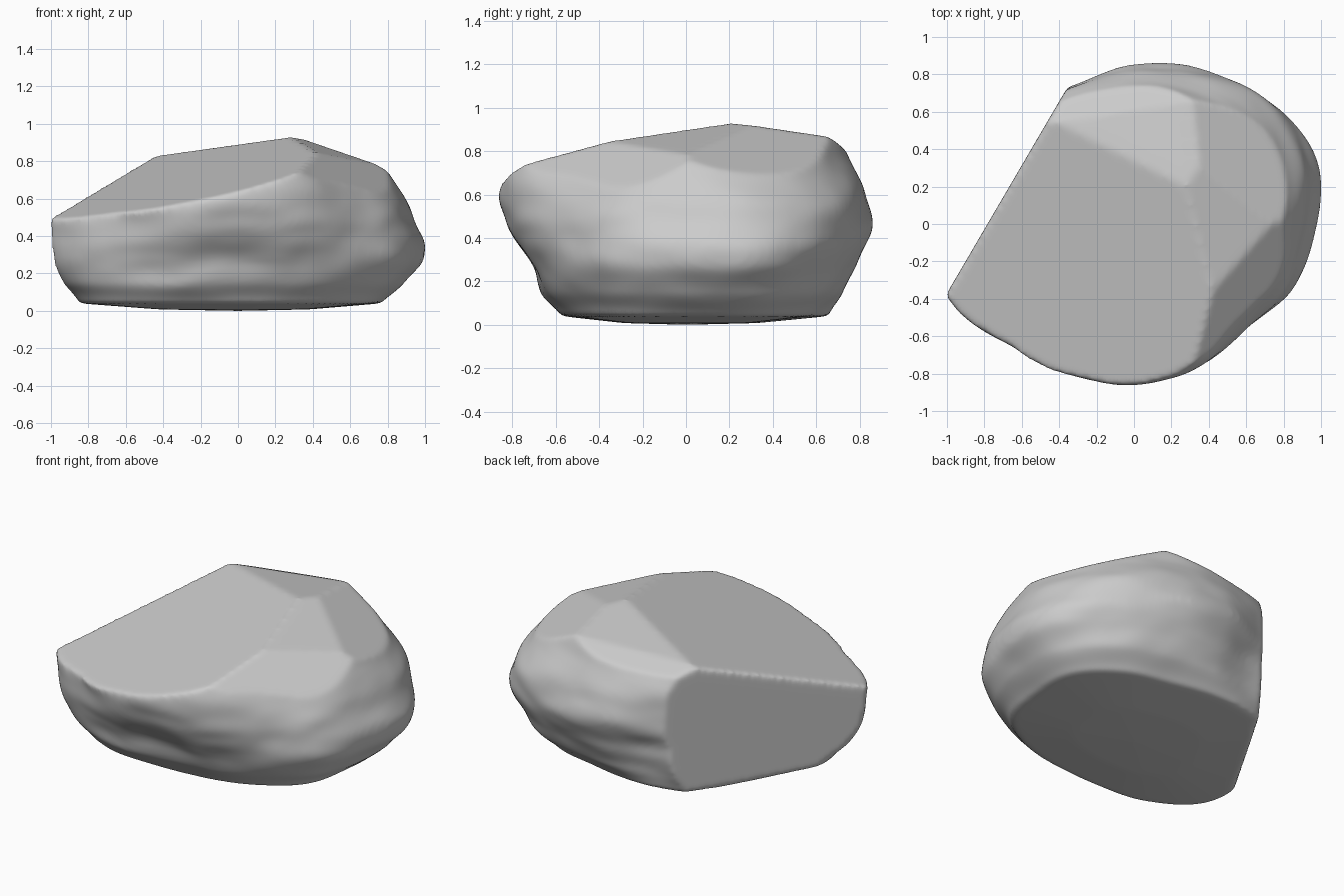
import bpy, bmesh, math
from mathutils import Vector, noise

if "Cube" in bpy.data.objects:
    bpy.data.objects.remove(bpy.data.objects["Cube"])

# Horizontal sections: height -> radius every 22.5 degrees, counter-clockwise from +x
SECTIONS = [
    (0.04, [.75, .80, .74, .65, .65, .70, .76, .76, .82, .88, .76, .62, .57, .585, .65, .74]),
    (0.14, [.87, .92, .84, .75, .72, .73, .83, .90, .94, .97, .84, .72, .65, .67, .73, .83]),
    (0.28, [.98, 1.02, .92, .83, .78, .76, .90, 1.0, 1.05, 1.04, .88, .77, .70, .74, .80, .91]),
    (0.48, [.93, .99, .97, .90, .85, .81, .90, 1.0, 1.08, 1.07, .925, .875, .84, .83, .82, .88]),
    (0.70, [.83, .86, .86, .81, .78, .78, .85, 1.0, 1.10, 1.10, .95, .87, .85, .83, .75, .79]),
    (1.00, [.58, .60, .65, .68, .68, .68, .80, 1.0, 1.10, 1.10, .95, .85, .77, .68, .58, .60]),
]
STEPS, ROWS = 128, 48


def cubic(a, b, c, d, t):
    return b + .5 * t * (c - a + t * (2*a - 5*b + 4*c - d + t * (3*(b - c) + d - a)))


def ring_radius(radii, turn):
    f = turn * 16
    i = int(f)
    return cubic(*[radii[(i + k) % 16] for k in (-1, 0, 1, 2)], f - i)


def wall_radius(turn, z):
    # interpolate between the sections with a smooth curve
    i = max(k for k in range(len(SECTIONS) - 1) if z >= SECTIONS[k][0] - 1e-6)
    z0, z1 = SECTIONS[i][0], SECTIONS[i + 1][0]
    last = len(SECTIONS) - 1
    r = [ring_radius(SECTIONS[min(max(i + k, 0), last)][1], turn) for k in (-1, 0, 1, 2)]
    return cubic(*r, (z - z0) / (z1 - z0))


bm = bmesh.new()

# Weathered wall with horizontal ledges
rings = []
for j in range(ROWS + 1):
    z = 0.04 + 0.96 * j / ROWS
    ring = []
    for i in range(STEPS):
        a = 2 * math.pi * i / STEPS
        r = wall_radius(i / STEPS, z)
        x, y = r * math.cos(a), r * math.sin(a)
        bump = (.022 * noise.noise(Vector((x * 2.6, y * 2.6, z * 7)))
                + .005 * noise.noise(Vector((x * 6, y * 6, z * 12 + 5))))
        r += bump * min(1, j / 5)
        ring.append(bm.verts.new((r * math.cos(a), r * math.sin(a), z)))
    rings.append(ring)
for lo, hi in zip(rings, rings[1:]):
    for i in range(STEPS):
        k = (i + 1) % STEPS
        bm.faces.new((lo[i], lo[k], hi[k], hi[i]))
bm.faces.new(rings[-1])

# Slightly bulging underside
foot = bm.verts.new((0, 0, 0))
mid = [bm.verts.new((v.co.x * .5, v.co.y * .5, .008)) for v in rings[0]]
for i in range(STEPS):
    k = (i + 1) % STEPS
    bm.faces.new((rings[0][k], rings[0][i], mid[i], mid[k]))
    bm.faces.new((mid[k], mid[i], foot))


def cleave(point, normal):
    cut = bmesh.ops.bisect_plane(bm, geom=bm.verts[:] + bm.edges[:] + bm.faces[:],
                                 plane_co=point, plane_no=normal, clear_outer=True)
    edges = [e for e in cut["geom_cut"] if isinstance(e, bmesh.types.BMEdge)]
    bmesh.ops.holes_fill(bm, edges=edges, sides=0)


# Cleaved facets: left side and tilted top
cleave((-1, -.37, .5), (-.94, .55, 0))
cleave((0, 0, .82), (-.243, -.209, 1))
# Worn shoulders: back, right, right brow, back brow, front right corner
cleave((.28, .2, .93), (-.07, .14, 1))
cleave((.28, .2, .93), (.28, -.08, 1))
cleave((.55, .1, .86), (.5, .2, 1))
cleave((.1, .62, .86), (-.12, .45, 1))
cleave((.55, -.35, .76), (.7, -.45, 1))
bmesh.ops.triangulate(bm, faces=[f for f in bm.faces if len(f.verts) > 4])
bmesh.ops.recalc_face_normals(bm, faces=bm.faces[:])

mesh = bpy.data.meshes.new("boulder")
bm.to_mesh(mesh)
bm.free()
boulder = bpy.data.objects.new("boulder", mesh)
bpy.context.collection.objects.link(boulder)

stone = bpy.data.materials.new("grey stone")
stone.diffuse_color = (.6, .6, .6, 1)
stone.use_nodes = True
stone.node_tree.nodes["Principled BSDF"].inputs["Base Color"].default_value = stone.diffuse_color
mesh.materials.append(stone)

# Even out the surface and soften the broken edges
remesh = boulder.modifiers.new("even surface", "REMESH")
remesh.mode = "VOXEL"
remesh.voxel_size = .016
remesh.use_smooth_shade = True
soften = boulder.modifiers.new("worn edges", "SMOOTH")
soften.factor = .5
soften.iterations = 10
